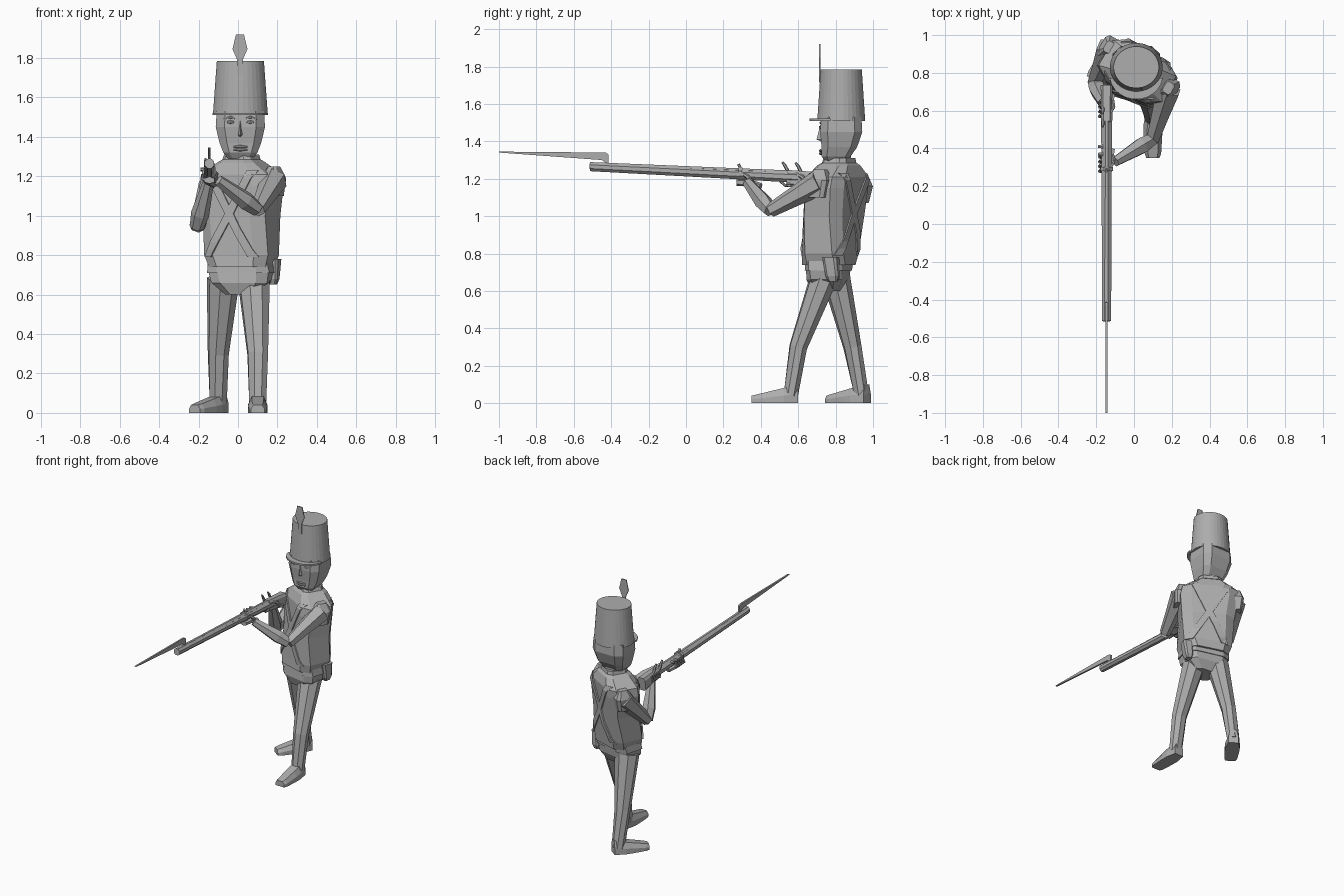
import bpy, bmesh, math
from mathutils import Vector, Matrix
from mathutils.bvhtree import BVHTree

default_cube = bpy.data.objects.get("Cube")
if default_cube:
    bpy.data.objects.remove(default_cube)

SHADE = (.42, .42, .42, 1)
grey = bpy.data.materials.new("plain grey")
grey.use_nodes = True
grey.diffuse_color = SHADE
grey.node_tree.nodes["Principled BSDF"].inputs["Base Color"].default_value = SHADE


def finish(name, bm):
    bmesh.ops.recalc_face_normals(bm, faces=bm.faces)
    mesh = bpy.data.meshes.new(name)
    bm.to_mesh(mesh)
    bm.free()
    mesh.materials.append(grey)
    part = bpy.data.objects.new(name, mesh)
    bpy.context.collection.objects.link(part)
    return part


def skin(name, rings):
    """Join rings of points into a closed, capped body."""
    bm = bmesh.new()
    rows = [[bm.verts.new(point) for point in ring] for ring in rings]
    count = len(rows[0])
    for low, high in zip(rows, rows[1:]):
        for i in range(count):
            j = (i + 1) % count
            bm.faces.new((low[i], low[j], high[j], high[i]))
    bm.faces.new(rows[0])
    bm.faces.new(rows[-1])
    return finish(name, bm)


def polygon(sides):
    angles = [math.tau * (i + .5) / sides for i in range(sides)]
    return [(math.cos(angle), math.sin(angle)) for angle in angles]


def square_off(value):
    return math.copysign(math.sqrt(abs(value)), value)


HEXAGON, OCTAGON = polygon(6), polygon(8)
BOXY = [(square_off(u), square_off(v)) for u, v in OCTAGON]


def head_pose(z):
    return Matrix.Translation((.012, .83, z))


def skull_pose(z):
    """The jaw moves forward so that the face stays upright."""
    return head_pose(z) @ Matrix.Translation((0, -min(.03, max(0, (1.4 - z) / 3)), 0))


def trunk_pose(z):
    """The trunk leans back and twists more with height."""
    twist = math.radians(max(-30, -70 * (z - .5)))
    return Matrix.Translation((.018, .69 + z / 10, z)) @ Matrix.Rotation(twist, 4, 'Z')


def tower(name, levels, pose, shape=BOXY, ratio=.9, deepest=1):
    """Upright loft; each level is a height and a half width."""
    rings = []
    for z, width in levels:
        depth = min(width * ratio, deepest)
        rings.append([pose(z) @ Vector((u * width, v * depth, 0)) for u, v in shape])
    return skin(name, rings)


def limb(name, path, radii, shape=HEXAGON, tall=1):
    """Tube along a path with one radius at each point."""
    path = [Vector(point) for point in path]
    rings = []
    for i, (point, radius) in enumerate(zip(path, radii)):
        along = path[min(i + 1, len(path) - 1)] - path[max(i - 1, 0)]
        side = along.cross(Vector((0, 0, 1))).normalized()
        up = side.cross(along).normalized()
        rings.append([point + radius * (side * u + up * v * tall) for u, v in shape])
    return skin(name, rings)


def plate(name, outline, thickness, pose):
    """Flat sheet: an outline in local y and z, thickened along x."""
    return skin(name, [[pose @ Vector((offset, y, z)) for y, z in outline]
                       for offset in (-thickness / 2, thickness / 2)])


# Striding legs, left one forward
LEG_RADII = (.085, .055, .046)
limb("left_leg", [(.08, .74, .68), (.1, .6, .3), (.1, .56, .04)], LEG_RADII, OCTAGON, tall=.9)
limb("right_leg", [(-.075, .8, .68), (-.1, .89, .3), (-.1, .94, .04)], LEG_RADII, OCTAGON, tall=.9)


# Shoes, sloping down from ankle to toe
def shoe(name, ankle, turn):
    pose = Matrix.Translation(ankle) @ Matrix.Rotation(math.radians(turn), 4, 'Z')
    rings = []
    for t in (0, .3, .5, .9, 1):
        forward, height = .04 - t / 4, .1 - .06 * t
        width = .05 - .015 * (2 * t - 1) ** 4
        profile = ((-1, 0), (1, 0), (1, .5), (.6, 1), (-.6, 1), (-1, .5))
        rings.append([pose @ Vector((u * width, forward, v * height)) for u, v in profile])
    skin(name, rings)


shoe("left_shoe", (.1, .56, 0), turn=0)
shoe("right_shoe", (-.1, .935, 0), turn=-35)

# Trunk
tower("hips", [(.6, .08), (.66, .15), (.72, .165), (.78, .15)], trunk_pose, deepest=.1)
tower("waist_belt", [(.71, .17), (.76, .165)], trunk_pose, deepest=.107)
coat = tower("coat", [(.74, .155), (.8, .18), (1, .19), (1.15, .21), (1.21, .2), (1.27, .11), (1.29, .08)],
             trunk_pose, deepest=.125)
tower("collar", [(1.24, .1), (1.31, .08)], trunk_pose)


def hip_pose(z):
    return trunk_pose(z) @ Matrix.Translation((.15, .06, 0))


tower("hip_pouch", [(.65, .02), (.68, .03), (.78, .035)], hip_pose, ratio=1.2)

# Crossed belts laid onto the coat, front and back
bm = bmesh.new()
bm.from_mesh(coat.data)
coat_surface = BVHTree.FromBMesh(bm)
bm.free()
chest_turn = trunk_pose(1).to_3x3()
for face, outward in (("front", -1), ("back", 1)):
    for side, slant in (("left", 1), ("right", -1)):
        bm = bmesh.new()
        rows = []
        steps = 12
        for i in range(steps + 1):
            t = i / steps
            row = []
            for edge in (-.025, .025):
                across = slant * (t - .5) / 4 + edge
                start = trunk_pose(.79 + .44 * t).translation + chest_turn @ Vector((across, outward, 0))
                hit = coat_surface.ray_cast(start, chest_turn @ Vector((0, -outward, 0)))[0]
                if hit:
                    row.append(hit + chest_turn @ Vector((0, outward * .005, 0)))
            if len(row) == 2:
                rows.append([bm.verts.new(point) for point in row])
        for low, high in zip(rows, rows[1:]):
            bm.faces.new((low[0], low[1], high[1], high[0]))
        strap = finish(f"{face}_belt_to_{side}_shoulder", bm)
        solid = strap.modifiers.new("thickness", 'SOLIDIFY')
        solid.thickness = .008
        solid.offset = 0

# Shoulders, arms and hands; fingers curl up beside the gun
GUN_X = -.145
for side, sign, back, elbow, wrist in (
        ("left", 1, 0, Vector((.1, .45, 1.03)), Vector((-.1, .33, 1.18))),
        ("right", -1, .03, Vector((-.21, .75, .94)), Vector((-.15, .62, 1.17)))):
    def shoulder_pose(z):
        return trunk_pose(z) @ Matrix.Translation((sign * .19, back, -back))

    tower(side + "_shoulder", [(1.1, .04), (1.19, .05), (1.25, .025)], shoulder_pose, ratio=1.3)
    shoulder = shoulder_pose(1.18).translation
    limb(side + "_upper_arm", [shoulder, shoulder.lerp(elbow, .5), elbow], (.07, .053, .038))
    limb(side + "_forearm", [elbow, elbow.lerp(wrist, .3), wrist], (.036, .047, .028))
    palm = Vector((GUN_X, wrist.y, 1.18))
    limb(side + "_palm", [palm + Vector((.02, .07, -.02)), palm, palm + Vector((0, -.06, 0))],
         (.028, .036, .03), tall=.6)
    for finger in range(4):
        root = palm + Vector((0, finger / 40 - .05, -.01))
        limb(f"{side}_finger_{finger + 1}",
             [root, root + Vector((-.037, 0, .02)), root + Vector((-.03, .01, .055))], (.011, .01, .007))
    limb(side + "_thumb", [palm + Vector((.03, .03, -.01)), palm + Vector((.035, 0, .03)),
                           palm + Vector((.02, -.03, .05))], (.013, .012, .008))


# Long gun, muzzle slightly raised
def gun(y, rise=0, sideways=0):
    return Vector((GUN_X + sideways, y, 1.25 - y / 25 + rise))


limb("gun_barrel", [gun(-.515), gun(.6)], (.02, .018), OCTAGON)
limb("gun_fore_stock", [gun(-.513, -.006), gun(.3, -.015), gun(.6, -.018)], (.026, .029, .033), OCTAGON)
limb("gun_butt", [gun(.54, -.02), gun(.73, -.035)], (.027, .033), BOXY, tall=1.5)
limb("gun_band", [gun(.28, -.01), gun(.3, -.01)], (.036, .036), OCTAGON)
limb("trigger_guard", [gun(.5, -.04), gun(.53, -.065), gun(.58, -.065), gun(.61, -.04)], [.007] * 4)
limb("gun_rear_sight", [gun(.3), gun(.28, .04)], (.008, .008))
for y in (.53, .6):
    limb("gun_hammer", [gun(y + .02, 0, -.02), gun(y, .04, -.02), gun(y - .015, .06, -.02)], (.01, .009, .006))
for y in (.37, .41):
    limb("gun_lock_pin", [gun(y, 0, -.02), gun(y, 0, -.045)], (.012, .008))

# Bayonet on a cranked neck
plate("bayonet", [(-1, 1.345), (-1, 1.34), (-.45, 1.3), (-.42, 1.28), (-.413, 1.28), (-.415, 1.33), (-.43, 1.34)],
      thickness=.012, pose=Matrix.Translation((GUN_X, 0, 0)))

# Head and face
tower("neck", [(1.25, .06), (1.35, .06)], head_pose)
tower("head", [(1.29, .065), (1.32, .09), (1.37, .11), (1.45, .13), (1.53, .125)], skull_pose)
FACE = head_pose(1.4).translation + Vector((0, -.11, 0))
skin("nose", [[FACE + Vector((u * width, -v, rise)) for u, v in ((-1, -.02), (0, tip), (1, -.02))]
              for rise, width, tip in ((0, .014, 0), (.01, .02, .022), (.08, .008, .004))])


def face_ridge(name, across, rise, half_length, radius, bow):
    """Small raised ridge, thickest in its middle."""
    middle = FACE + Vector((across, 0, rise))
    ends = [middle + Vector((sign * half_length, .005, -bow)) for sign in (-1, 1)]
    limb(name, [ends[0], middle, ends[1]], (radius / 3, radius, radius / 3))


for side, sign in (("left", 1), ("right", -1)):
    face_ridge(side + "_eye", sign * .05, .075, .03, .01, bow=0)
    face_ridge(side + "_brow", sign * .05, .1, .035, .007, bow=.01)
for name, rise in (("upper_lip", -.05), ("lower_lip", -.065)):
    face_ridge(name, 0, rise, .035, .009, bow=0)

# Tall hat, peak and plume
tower("hat", [(1.51, .14), (1.785, .12)], head_pose, polygon(32), ratio=.92)
half_circle = [(u, v) for u, v in polygon(24) if v < 0]
skin("hat_peak", [[head_pose(z) @ Vector((u * .142, v * .13 - .04, 0)) for u, v in half_circle]
                  for z in (1.51, 1.522)])
plume_half = [(.014, -.07), (.016, .01), (.038, .06), (.02, .135)]
plate("hat_plume", plume_half + [(-y, z) for y, z in reversed(plume_half)], thickness=.006,
      pose=Matrix.Translation((.01, .715, 1.785)) @ Matrix.Rotation(math.pi / 2, 4, 'Z'))
